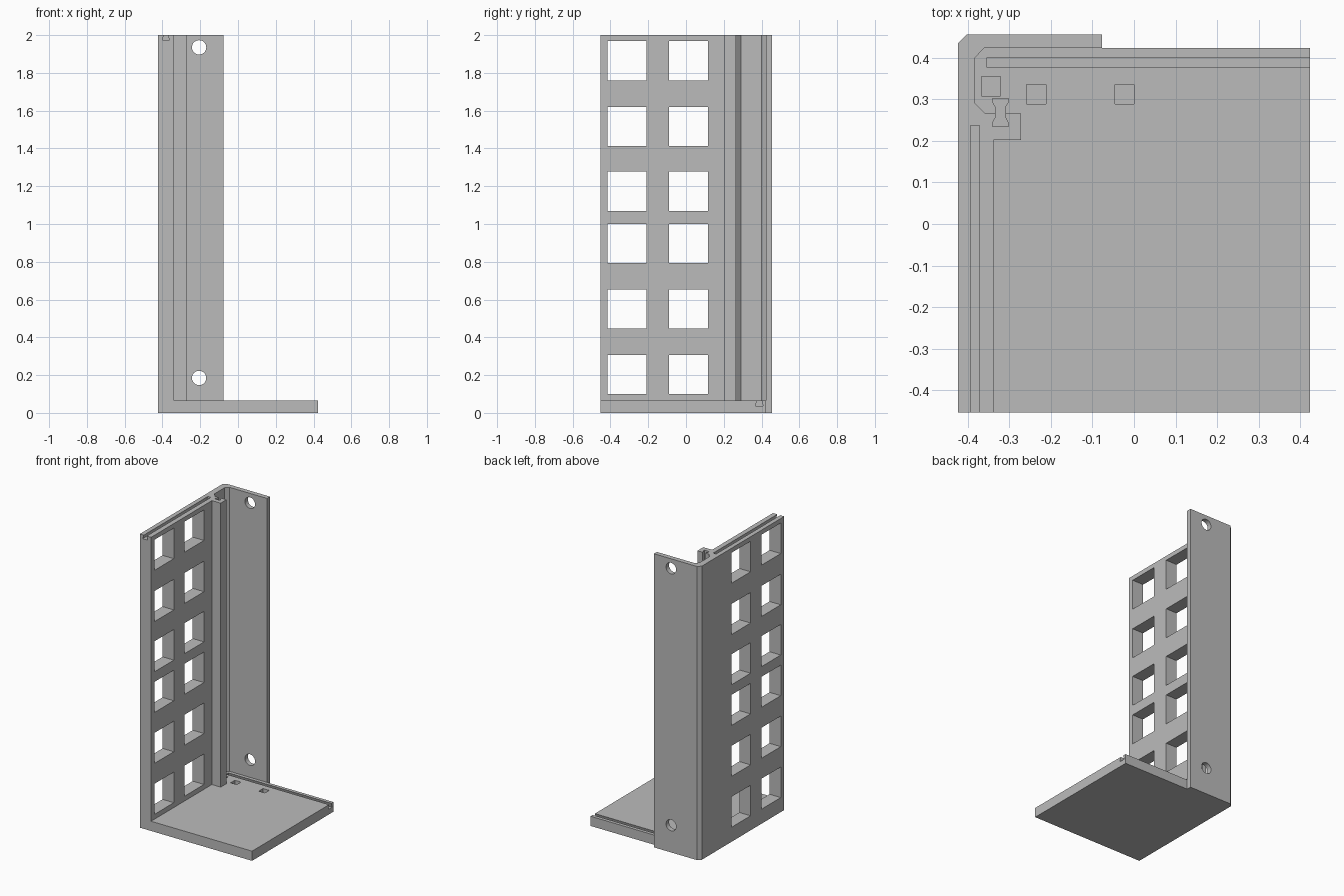
import bpy
import bmesh
from math import cos, sin, pi
from mathutils import Matrix, Vector

cube = bpy.data.objects.get("Cube")
if cube:
    bpy.data.objects.remove(cube, do_unlink=True)

grey = bpy.data.materials.new("plain grey")
grey.use_nodes = True
COLOUR = (0.5, 0.5, 0.5, 1)
grey.diffuse_color = COLOUR
grey.node_tree.nodes["Principled BSDF"].inputs["Base Color"].default_value = COLOUR


def prism(name, outline, start, end, axis="Z"):
    """Extrude a 2D outline along an axis; X takes (y, z), Y takes (x, z), Z takes (x, y)."""
    place = {"X": lambda a, b: (start, a, b),
             "Y": lambda a, b: (a, start, b),
             "Z": lambda a, b: (a, b, start)}[axis]
    bm = bmesh.new()
    face = bm.faces.new([bm.verts.new(place(a, b)) for a, b in outline])
    out = bmesh.ops.extrude_face_region(bm, geom=[face])
    shift = Vector([(end - start) * (axis == k) for k in "XYZ"])
    verts = [v for v in out["geom"] if isinstance(v, bmesh.types.BMVert)]
    bmesh.ops.translate(bm, verts=verts, vec=shift)
    bmesh.ops.recalc_face_normals(bm, faces=bm.faces)
    mesh = bpy.data.meshes.new(name)
    bm.to_mesh(mesh)
    bm.free()
    mesh.materials.append(grey)
    obj = bpy.data.objects.new(name, mesh)
    bpy.context.collection.objects.link(obj)
    return obj


def rect(a0, a1, b0, b1):
    return [(a0, b0), (a1, b0), (a1, b1), (a0, b1)]


def combine(target, tool, operation="DIFFERENCE"):
    """Apply one boolean and remove the tool object."""
    tool.hide_render = True
    mod = target.modifiers.new("boolean", "BOOLEAN")
    mod.operation = operation
    mod.solver = "EXACT"
    mod.object = tool
    deps = bpy.context.evaluated_depsgraph_get()
    deps.update()
    mesh = bpy.data.meshes.new_from_object(target.evaluated_get(deps))
    target.modifiers.clear()
    target.data = mesh
    bpy.data.objects.remove(tool, do_unlink=True)


BASE_TOP = 0.066
FRONT, BACK = -0.453, 0.423

# Upright wall with rear flange and inner hook, one constant section
wall_outline = [
    (-0.423, FRONT), (-0.423, 0.434), (-0.402, 0.455), (-0.077, 0.455),
    (-0.077, BACK), (-0.36, BACK), (-0.382, 0.4), (-0.382, 0.29),
    (-0.357, 0.265), (-0.272, 0.265), (-0.272, 0.202), (-0.338, 0.202),
    (-0.338, FRONT)]
bracket = prism("corner_bracket", wall_outline, 0, 2)

# Base plate
combine(bracket, prism("base_plate", rect(-0.4, 0.423, FRONT, BACK), 0, BASE_TOP), "UNION")

# Windows in the wall
for z in (0.203, 0.55, 0.897, 1.174, 1.516, 1.865):
    for y in (-0.312, 0.013):
        window = rect(y - 0.104, y + 0.104, z - 0.104, z + 0.104)
        combine(bracket, prism("window_cutter", window, -0.5, -0.3, "X"))

# Screw holes in the flange
for z in (0.185, 1.935):
    ring = [(-0.206 + 0.038 * cos(i * pi / 16), z + 0.038 * sin(i * pi / 16)) for i in range(32)]
    combine(bracket, prism("hole_cutter", ring, 0.41, 0.5, "Y"))


def dovetail(centre, top, depth, half_top, half_bottom):
    """Groove section, narrow at the surface and wide below."""
    return [(centre - half_bottom, top - depth), (centre + half_bottom, top - depth),
            (centre + half_top, top), (centre + half_top, top + 0.02),
            (centre - half_top, top + 0.02), (centre - half_top, top)]


# Dovetail grooves along the wall top and the base rear
combine(bracket, prism("wall_groove", dovetail(-0.382, 2, 0.026, 0.011, 0.019), -0.5, 0.237, "Y"))
combine(bracket, prism("base_groove", dovetail(0.388, BASE_TOP, 0.03, 0.012, 0.021), -0.353, 0.5, "X"))

# Double-ended key slot through the hook, ending in the base
half_slot = [(0.019, 0.234), (0.019, 0.243), (0.012, 0.256),
             (0.012, 0.282), (0.019, 0.293), (0.019, 0.302)]
slot = [(-0.321 + w, y) for w, y in half_slot] + [(-0.321 - w, y) for w, y in reversed(half_slot)]
combine(bracket, prism("key_slot", slot, 0.036, 2.1))

# Square peg sockets in the base
for x, y in ((-0.344, 0.331), (-0.235, 0.312), (-0.023, 0.312)):
    socket = rect(x - 0.023, x + 0.023, y - 0.023, y + 0.023)
    combine(bracket, prism("socket_cutter", socket, 0.036, 0.1))
